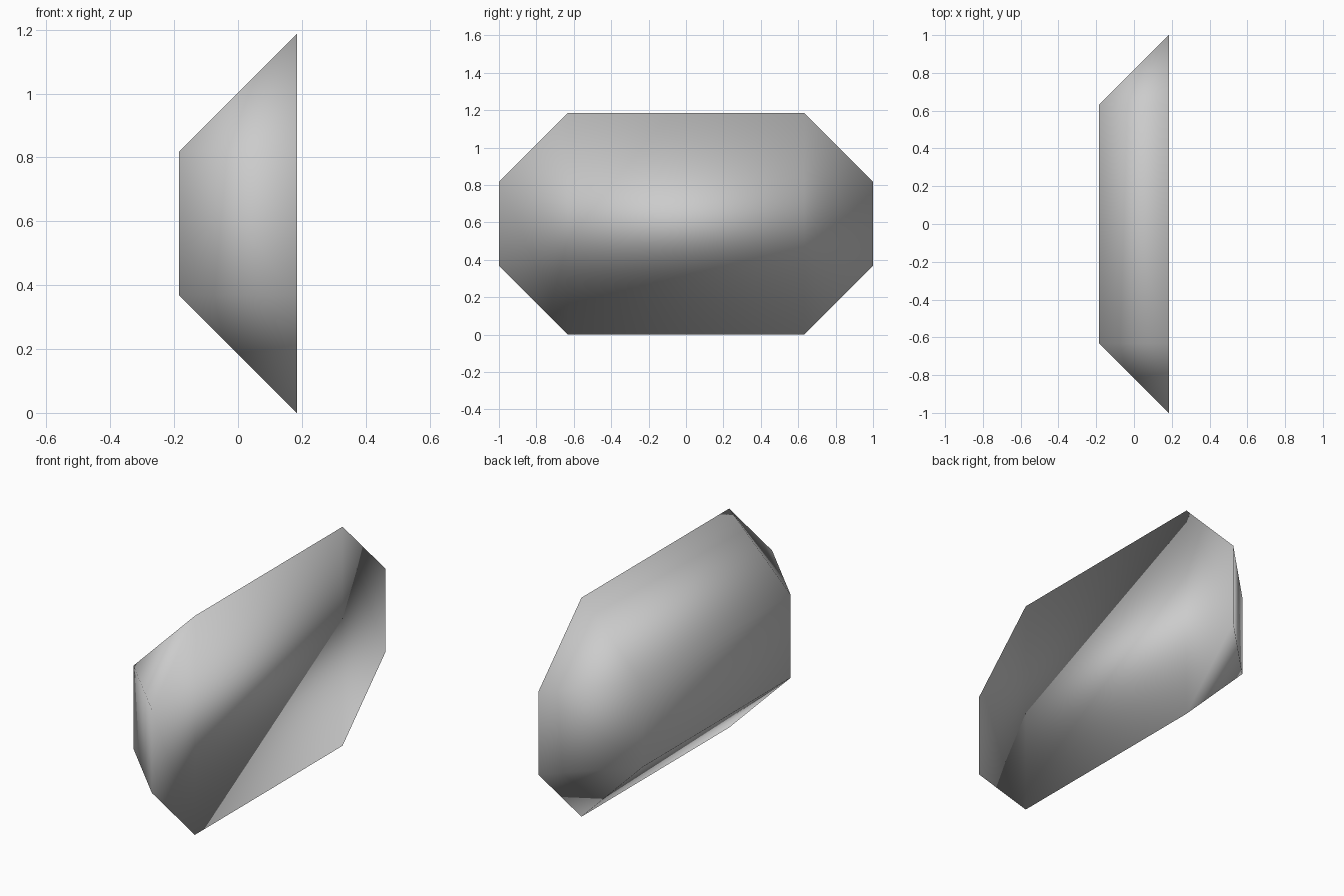
import bpy, bmesh

if "Cube" in bpy.data.objects:
    bpy.data.objects.remove(bpy.data.objects["Cube"])

HALF_LEN, HEIGHT, CHAMFER = 1.0, 1.186, 0.368
X = CHAMFER / 2

bm = bmesh.new()
half_h = HEIGHT / 2
inner_y, inner_z = HALF_LEN - CHAMFER, half_h - CHAMFER

# Each corner: one small-face point, one side point, one top/bottom point
corners = []
for sy, sz in ((-1, -1), (1, -1), (1, 1), (-1, 1)):
    small = bm.verts.new((-X, sy * inner_y, half_h + sz * inner_z))
    side = bm.verts.new((X, sy * HALF_LEN, half_h + sz * inner_z))
    flat = bm.verts.new((X, sy * inner_y, half_h + sz * half_h))
    # order the two wide-face points counter-clockwise
    first, last = (side, flat) if sy * sz > 0 else (flat, side)
    corners.append((small, first, last))

# Corner triangles and sloping sides
for i, (small, first, last) in enumerate(corners):
    nxt = corners[(i + 1) % 4]
    bm.faces.new((small, first, last))
    bm.faces.new((small, last, nxt[1], nxt[0]))

# Small rectangular face and wide octagonal face
bm.faces.new([c[0] for c in corners])
wide = bm.faces.new([v for c in corners for v in c[1:]])
bmesh.ops.triangulate(bm, faces=[wide])
bmesh.ops.recalc_face_normals(bm, faces=bm.faces)
for f in bm.faces:
    f.smooth = True

mesh = bpy.data.meshes.new("chamfered_block")
bm.to_mesh(mesh)
bm.free()
block = bpy.data.objects.new("chamfered_block", mesh)
bpy.context.collection.objects.link(block)

# Plain grey
grey = bpy.data.materials.new("light grey")
grey.diffuse_color = (0.6, 0.6, 0.6, 1)
grey.use_nodes = True
grey.node_tree.nodes["Principled BSDF"].inputs["Base Color"].default_value = grey.diffuse_color
mesh.materials.append(grey)
